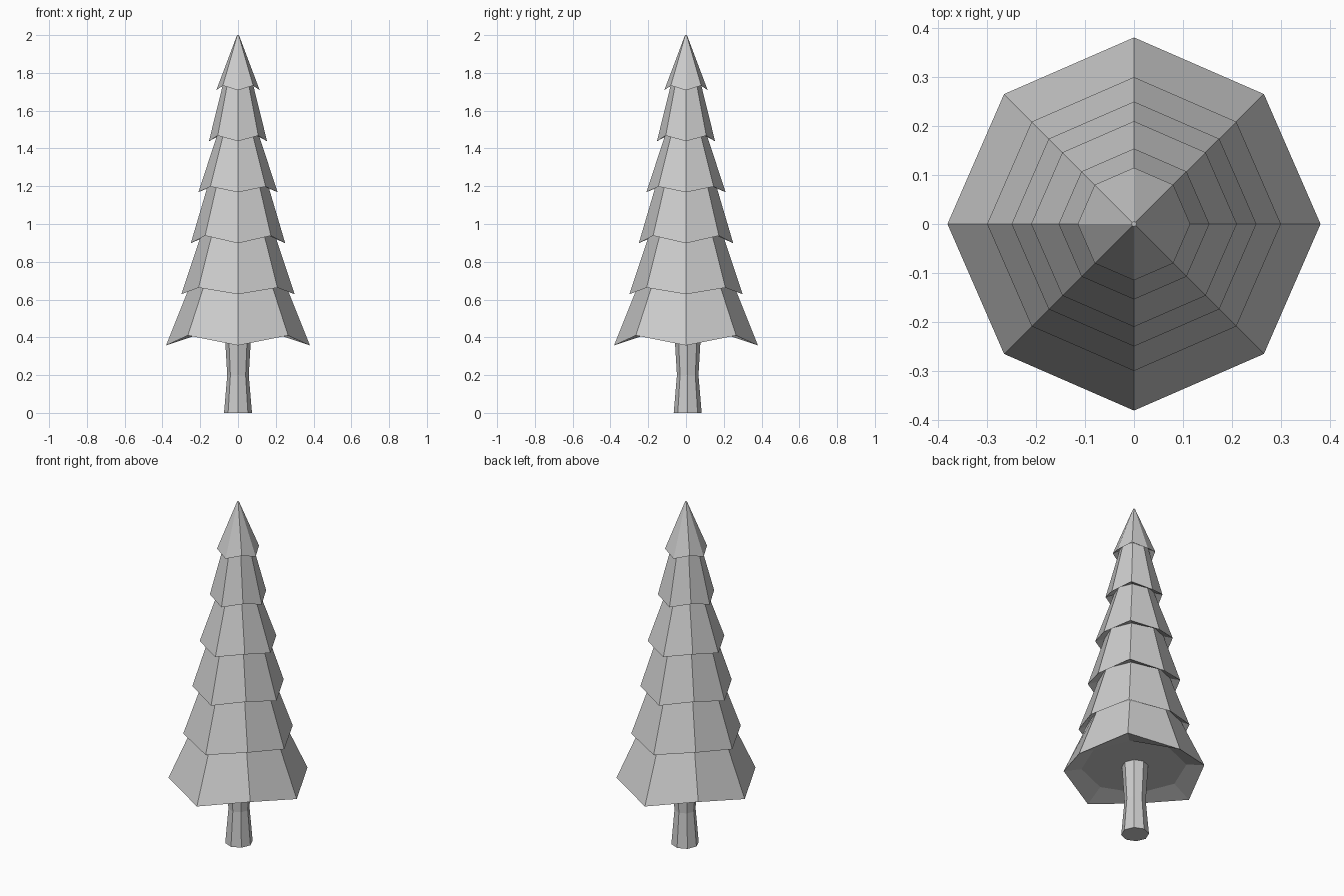
import bpy, bmesh
from math import cos, sin, pi

if "Cube" in bpy.data.objects:
    bpy.data.objects.remove(bpy.data.objects["Cube"])

SIDES = 8


def lathe(name, rings, centre_y=0.0):
    """Stack octagonal rings (radius, z at axis corners, z at diagonal corners)."""
    bm = bmesh.new()
    loops = []
    for r, za, zd in rings:
        loop = []
        for i in range(SIDES):
            a = i * 2 * pi / SIDES
            # lifted diagonal corners sit slightly further in
            rr = r * 0.985 if i % 2 and zd > za else r
            loop.append(bm.verts.new((rr * cos(a), centre_y + rr * sin(a), zd if i % 2 else za)))
        loops.append(loop)
    for a, b in zip(loops, loops[1:]):
        for i in range(SIDES):
            j = (i + 1) % SIDES
            bm.faces.new((a[i], a[j], b[j], b[i]))
    bm.faces.new(loops[0][::-1])
    bm.faces.new(loops[-1])
    bmesh.ops.recalc_face_normals(bm, faces=bm.faces)
    mesh = bpy.data.meshes.new(name)
    bm.to_mesh(mesh)
    bm.free()
    obj = bpy.data.objects.new(name, mesh)
    bpy.context.collection.objects.link(obj)
    return obj


# Foliage: each tier has a zigzag rim and a narrower neck tucked under the next
tiers = [  # rim radius, rim z, corner lift, neck radius, neck z
    (0.381, 0.357, 0.053, 0.252, 0.68),
    (0.30, 0.628, 0.035, 0.193, 0.95),
    (0.25, 0.898, 0.04, 0.158, 1.21),
    (0.21, 1.168, 0.03, 0.107, 1.48),
    (0.154, 1.438, 0.03, 0.077, 1.75),
    (0.115, 1.708, 0.025, 0.005, 2.0),
]
rings = [(0.28, 0.418, 0.418)]
for rim_r, rim_z, lift, neck_r, neck_z in tiers:
    rings += [(rim_r, rim_z, rim_z + lift), (neck_r, neck_z, neck_z)]
lathe("foliage", rings)

# Trunk: slightly waisted octagonal post
lathe("trunk", [(0.074, 0, 0), (0.057, 0.2, 0.2), (0.07, 0.418, 0.418)], 0.009)
